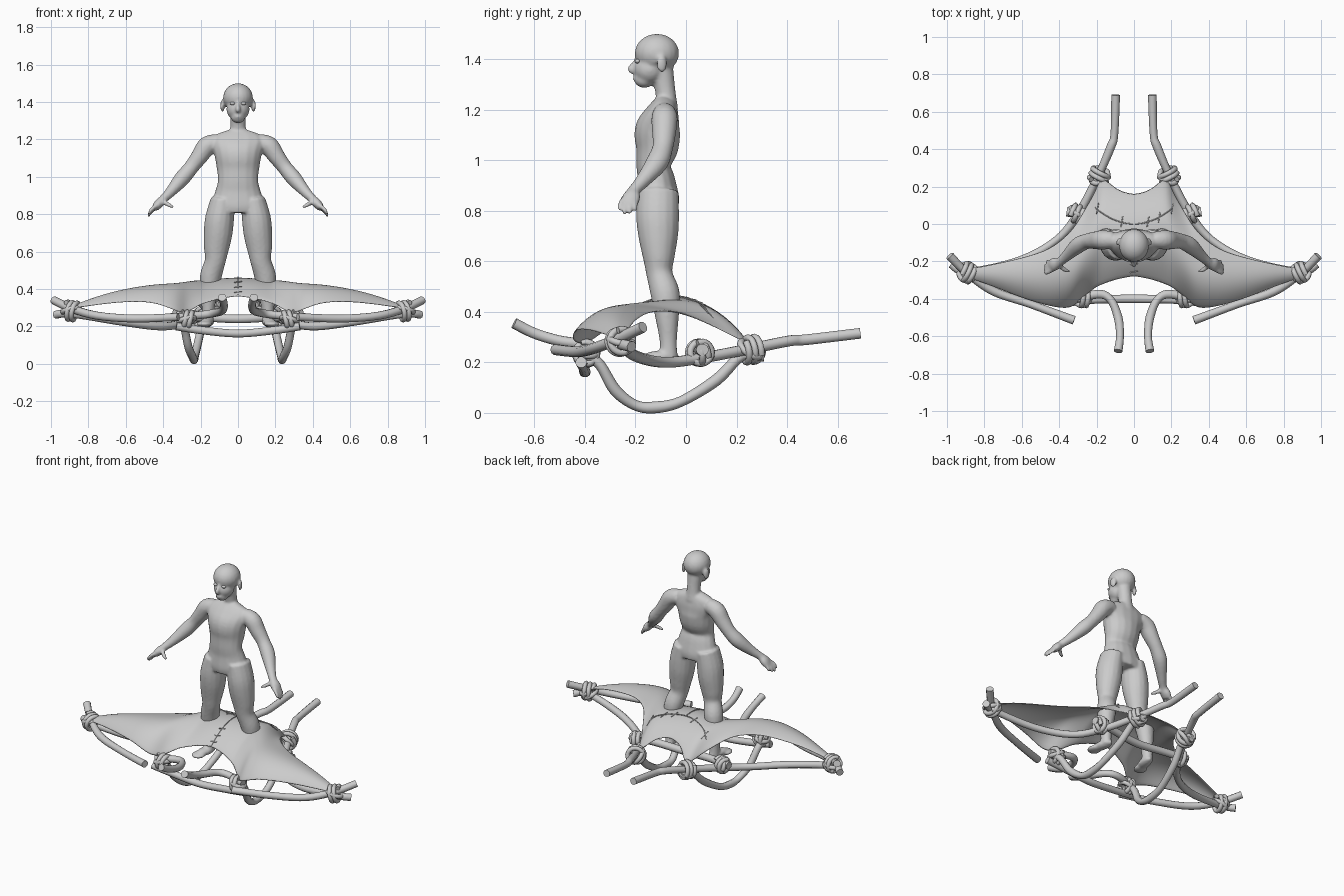
import bpy, bmesh, math
from mathutils import Vector, Matrix

if "Cube" in bpy.data.objects:
    bpy.data.objects.remove(bpy.data.objects["Cube"])

X, Y, Z = Vector((1, 0, 0)), Vector((0, 1, 0)), Vector((0, 0, 1))


def finish(bm, name, angle=50):
    bmesh.ops.recalc_face_normals(bm, faces=bm.faces)
    me = bpy.data.meshes.new(name)
    bm.to_mesh(me)
    bm.free()
    ob = bpy.data.objects.new(name, me)
    bpy.context.collection.objects.link(ob)
    bpy.ops.object.select_all(action='DESELECT')
    bpy.context.view_layer.objects.active = ob
    ob.select_set(True)
    bpy.ops.object.shade_smooth_by_angle(angle=math.radians(angle))
    return ob


def spline(rows, n):
    """Catmull-Rom resampling of tuples of any width."""
    p = [rows[0]] + list(rows) + [rows[-1]]
    out = []
    for i in range(1, len(p) - 2):
        for k in range(n):
            t = k / n
            out.append([0.5 * (2 * b + (c - a) * t + (2 * a - 5 * b + 4 * c - d) * t * t
                               + (3 * b - a - 3 * c + d) * t ** 3)
                        for a, b, c, d in zip(*p[i - 1:i + 3])])
    return out + [list(rows[-1])]


def loft(bm, rows, s=1, ref=Y, n=4, sides=16):
    """Capped tube through rows (x, y, z, rx, ry); s = -1 mirrors it."""
    pts = spline(rows, n)
    rings = []
    for i, q in enumerate(pts):
        c = Vector(q[:3])
        t = (Vector(pts[min(i + 1, len(pts) - 1)][:3]) - Vector(pts[max(i - 1, 0)][:3])).normalized()
        u = ref.cross(t).normalized()
        v = t.cross(u)
        ring = []
        for k in range(sides):
            a = 2 * math.pi * k / sides
            w = c + u * q[3] * math.cos(a) + v * q[4] * math.sin(a)
            ring.append(bm.verts.new((w.x * s, w.y, w.z)))
        rings.append(ring)
    for a, b in zip(rings, rings[1:]):
        for k in range(sides):
            bm.faces.new((a[k], a[k - 1], b[k - 1], b[k]))
    bm.faces.new(rings[0])
    bm.faces.new(rings[-1])


def blob(bm, c, r, rot=0):
    m = Matrix.Translation(c) @ Matrix.Rotation(rot, 4, 'Z') @ Matrix.Diagonal((*r, 1))
    bmesh.ops.create_uvsphere(bm, u_segments=20, v_segments=12, radius=1, matrix=m)


def rod(name, pts, r=0.022, ref=Z, mirror=True):
    bm = bmesh.new()
    for s in ((1, -1) if mirror else (1,)):
        loft(bm, [(*p, r * (1 + 0.06 * (-1) ** i), r) for i, p in enumerate(pts)], s, ref, 5, 10)
    return finish(bm, name)


# ---- rider body: overlapping lofts fused by a voxel remesh
bm = bmesh.new()
torso = [(1.245, .06, -.075, .035), (1.22, .125, -.083, .05), (1.18, .15, -.095, .07),
         (1.12, .128, -.112, .09), (1.05, .115, -.115, .085), (.98, .108, -.128, .068),
         (.92, .123, -.118, .075), (.85, .143, -.112, .085), (.81, .125, -.11, .08)]
loft(bm, [(0, y, z, rx, ry) for z, rx, y, ry in reversed(torso)])
loft(bm, [(0, -.075, 1.2, .06, .045), (0, -.08, 1.26, .042, .04), (0, -.095, 1.36, .045, .045)])
blob(bm, (0, -.115, 1.423), (.08, .088, .077))       # cranium
blob(bm, (0, -.145, 1.36), (.062, .062, .06))        # face
blob(bm, (0, -.165, 1.318), (.038, .04, .032))       # jaw
loft(bm, [(0, -.195, 1.40, .007, .008), (0, -.21, 1.375, .01, .012), (0, -.218, 1.36, .014, .015),
          (0, -.205, 1.348, .01, .01)])
blob(bm, (0, -.203, 1.323), (.02, .008, .009))       # mouth
for s in (1, -1):
    blob(bm, (s * .083, -.095, 1.38), (.011, .022, .035), s * .35)
    # leg
    loft(bm, [(.08, -.11, .88, .065, .08), (.098, -.112, .78, .077, .085), (.106, -.11, .70, .077, .079),
              (.115, -.108, .62, .068, .064), (.122, -.105, .55, .056, .052), (.145, -.082, .47, .058, .058),
              (.155, -.075, .38, .048, .047), (.16, -.07, .28, .032, .034), (.16, -.07, .215, .032, .038)], s)
    # foot
    blob(bm, (s * .165, -.10, .222), (.035, .075, .024), s * .2)
    blob(bm, (s * .18, -.155, .213), (.042, .045, .016), s * .2)
    # arm and hand
    loft(bm, [(.11, -.085, 1.185, .045, .045), (.165, -.085, 1.165, .052, .052), (.205, -.087, 1.11, .046, .048),
              (.25, -.092, 1.05, .04, .041), (.30, -.115, .99, .042, .044), (.36, -.17, .92, .029, .03),
              (.40, -.205, .88, .023, .025), (.425, -.215, .855, .025, .036), (.445, -.225, .83, .018, .034)], s)
    for x, y, z in ((.477, -.262, .798), (.481, -.243, .785), (.478, -.222, .787), (.468, -.2, .797)):
        base = (.435 + (x - .46) * .3, -.222 + (y + .225) * .7, .845)
        loft(bm, [(*base, .012, .012), (x - .012, y, z + .025, .01, .01), (x, y, z, .007, .007)], s, sides=10)
    loft(bm, [(.405, -.215, .87, .014, .014), (.37, -.245, .85, .012, .012), (.345, -.255, .835, .008, .008)],
         s, ref=Z, sides=10)
body = finish(bm, "rider_body", 180)
m = body.modifiers.new("fuse", 'REMESH')
m.mode, m.voxel_size, m.use_smooth_shade = 'VOXEL', .0075, True
m = body.modifiers.new("soften", 'SMOOTH')
m.factor, m.iterations = .5, 5

bm = bmesh.new()
for s in (1, -1):
    blob(bm, (s * .03, -.192, 1.392), (.014, .011, .009))
finish(bm, "rider_eyes")

# ---- stretched wing sheet: stations (x, y front, y back, four heights front to back)
half = [(0, -.28, .16, .36, .445, .45, .37), (.09, -.297, .185, .348, .44, .445, .35),
        (.17, -.325, .25, .325, .43, .43, .275), (.21, -.345, .17, .31, .425, .435, .31),
        (.28, -.40, .05, .27, .415, .43, .37), (.34, -.45, -.04, .285, .41, .425, .40),
        (.45, -.44, -.13, .325, .405, .42, .40), (.60, -.395, -.18, .33, .385, .397, .38),
        (.75, -.335, -.215, .315, .35, .358, .35), (.90, -.28, -.245, .295, .3, .302, .3)]


def sheet_point(st, t):
    x, yf, yb, *h = st
    z = sum(h[i] * math.prod((3 * t - j) / (i - j) for j in range(4) if j != i) for i in range(4))
    return Vector((x, yf + (yb - yf) * t, z))


rows = spline(half, 2)
full = [[-r[0]] + r[1:] for r in rows[:0:-1]] + rows
bm = bmesh.new()
N = 10
grid = [[bm.verts.new(sheet_point(r, k / N)) for k in range(N + 1)] for r in full]
for a, b in zip(grid, grid[1:]):
    for k in range(N):
        bm.faces.new((a[k], b[k], b[k + 1], a[k + 1]))
sheet = finish(bm, "wing_sheet", 60)
m = sheet.modifiers.new("thickness", 'SOLIDIFY')
m.thickness = .007
m.offset = 0
m = sheet.modifiers.new("smooth", 'SUBSURF')
m.levels = m.render_levels = 1

# ---- seams and stitches lying on the sheet


def on_sheet(x, y):
    st = min(full, key=lambda r: abs(r[0] - x))
    st = [x] + st[1:]
    t = min(1, max(0, (y - st[1]) / (st[2] - st[1])))
    return sheet_point(st, t) + Z * .005


bm = bmesh.new()
cross = [on_sheet(r[0], 2 * r[0] ** 2) for r in full if abs(r[0]) < .23]
middle = [on_sheet(0, -.275 + .03 * i) for i in range(10)]
stitches = [[on_sheet(x, 2 * x * x - .025), on_sheet(x + .01, 2 * x * x + .03)] for x in (-.2, -.07, .07, .13, .2)]
stitches += [[on_sheet(-.02, y), on_sheet(.02, y + .008)] for y in (-.26, -.22, -.17)]
for line in [cross, middle] + stitches:
    loft(bm, [(*p, .003, .003) for p in line], 1, Z, 2, 6)
finish(bm, "seams")

# ---- bent wooden poles
rod("rear_wing_pole", [(.975, -.215, .262), (.89, -.255, .268), (.62, -.2, .225), (.42, -.09, .2), (.3, .05, .215),
                       (.19, .26, .255), (.125, .41, .285), (.105, .48, .29), (.098, .69, .315)])
rod("front_wing_pole", [(.985, -.17, .34), (.89, -.265, .295), (.75, -.36, .257), (.55, -.43, .242),
                        (.32, -.515, .25)])
rod("front_handle", [(.085, -.68, .355), (.075, -.6, .315), (.085, -.5, .285), (.125, -.405, .272),
                     (.19, -.375, .262), (.32, -.405, .25)])
rod("skid", [(.29, -.40, .24), (.285, -.34, .19), (.265, -.28, .09), (.24, -.2, .03), (.235, -.12, .022),
             (.23, -.02, .045), (.21, .12, .13), (.19, .22, .225), (.19, .31, .225)], ref=X)
rod("front_crossbar", [(-.33, -.415, .2), (-.2, -.405, .18), (0, -.4, .162), (.2, -.405, .18), (.33, -.415, .2)],
    mirror=False)
rod("rear_crossbar", [(-.36, .065, .25), (-.2, .045, .25), (0, .03, .24), (.2, .045, .25), (.36, .065, .25)],
    .024, mirror=False)

# ---- rope lashings: short coils wound around each joint
joints = [("tip_lashing", (.89, -.26, .282), ((.8, .3, .1), (.3, .3, 1)), .046),
          ("corner_lashing", (.275, -.395, .235), ((1, 0, .1), (.4, .2, 1)), .042),
          ("crossbar_lashing", (.305, .055, .238), ((1, .3, 0), (-.5, 1, .2)), .042),
          ("tail_lashing", (.185, .255, .25), ((-.4, 1, .1), (.5, .6, .7)), .048)]
for name, c, axes, R in joints:
    bm = bmesh.new()
    for s in (1, -1):
        for j, ax in enumerate(axes):
            a = Vector(ax).normalized()
            u = a.orthogonal().normalized()
            v = a.cross(u)
            turns = 2.2 - j
            path = []
            for k in range(25):
                f = k / 24
                g = f * turns * 2 * math.pi
                path.append(Vector(c) + (u * math.cos(g) + v * math.sin(g)) * R + a * (f - .5) * .026 * turns)
            loft(bm, [(*p, .014, .014) for p in path], s, a, 2, 8)
    finish(bm, name)
